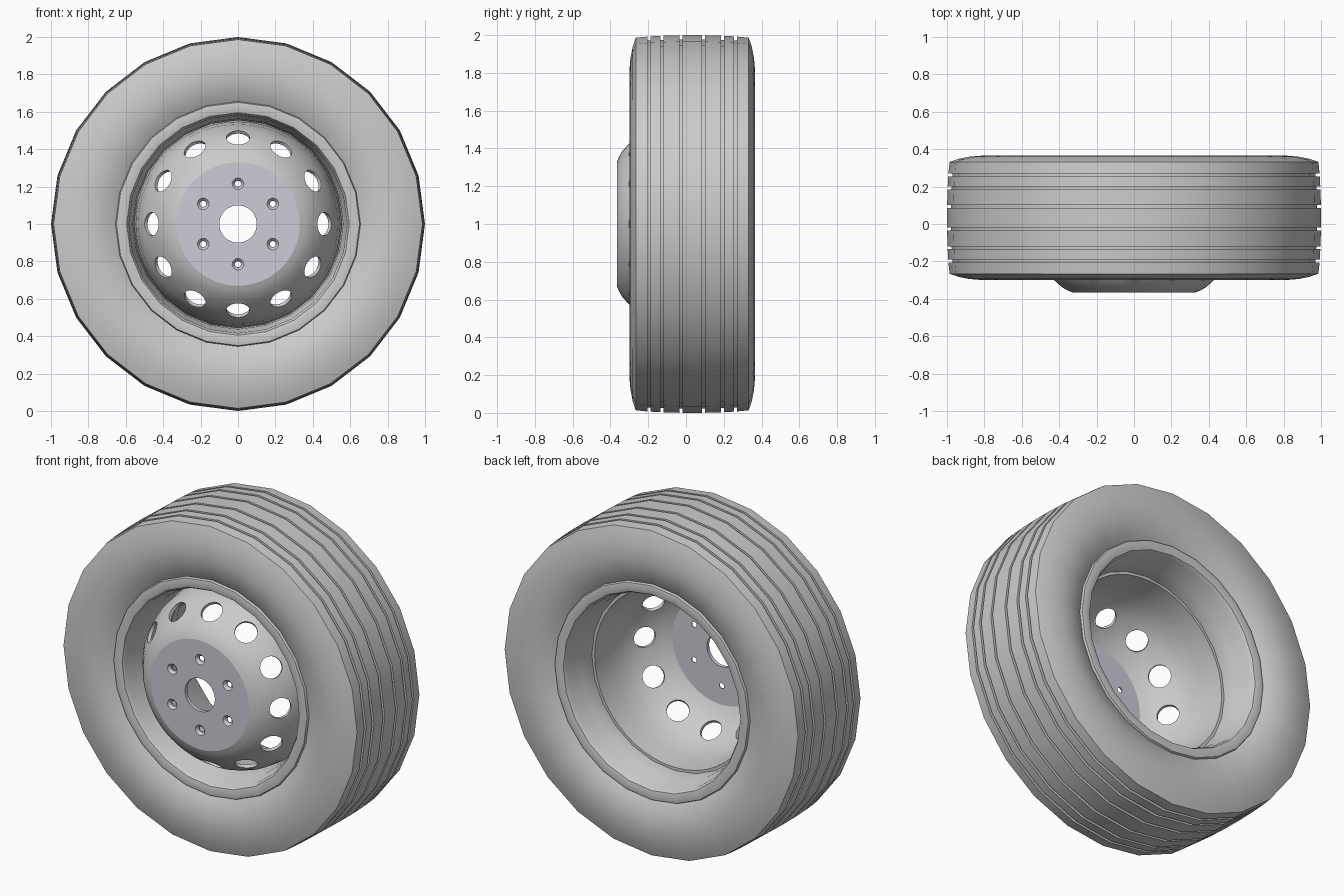
import bpy, bmesh, math
from mathutils import Vector, Matrix

if "Cube" in bpy.data.objects:
    bpy.data.objects.remove(bpy.data.objects["Cube"])

HUB = Vector((0, 0, 1))
MID = 0.033          # middle of the tyre width along y


def lathe(name, profile, sides):
    """Spin a closed (radius, y) profile round the wheel axis."""
    bm = bmesh.new()
    rings = []
    for i in range(sides):
        a = 2 * math.pi * i / sides
        rings.append([bm.verts.new((r * math.cos(a), y, 1 + r * math.sin(a))) for r, y in profile])
    n = len(profile)
    for i in range(sides):
        p, q = rings[i], rings[(i + 1) % sides]
        for j in range(n):
            k = (j + 1) % n
            bm.faces.new((p[j], p[k], q[k], q[j]))
    bmesh.ops.recalc_face_normals(bm, faces=bm.faces)
    return finish(name, bm)


def finish(name, bm):
    me = bpy.data.meshes.new(name)
    bm.to_mesh(me)
    bm.free()
    ob = bpy.data.objects.new(name, me)
    bpy.context.collection.objects.link(ob)
    return ob


def ring_cutter(name, count, radius, y, direction, r1, r2, depth):
    """Ring of cones/cylinders; direction is (radial, y)."""
    bm = bmesh.new()
    for i in range(count):
        a = math.pi / 2 + 2 * math.pi * i / count
        out = Vector((math.cos(a), 0, math.sin(a)))
        axis = (out * direction[0] + Vector((0, direction[1], 0))).normalized()
        mat = Matrix.Translation(HUB + out * radius + Vector((0, y, 0))) @ axis.to_track_quat('Z', 'Y').to_matrix().to_4x4()
        bmesh.ops.create_cone(bm, cap_ends=True, segments=24, radius1=r1, radius2=r2, depth=depth, matrix=mat)
    ob = finish(name, bm)
    ob.hide_render = True
    return ob


def cut(ob, cutter):
    mod = ob.modifiers.new("cut", 'BOOLEAN')
    mod.operation = 'DIFFERENCE'
    mod.solver = 'EXACT'
    mod.object = cutter
    bpy.context.view_layer.objects.active = ob
    bpy.ops.object.modifier_apply(modifier=mod.name)
    bpy.data.objects.remove(cutter)


def smooth(ob):
    bpy.ops.object.select_all(action='DESELECT')
    ob.select_set(True)
    bpy.context.view_layer.objects.active = ob
    bpy.ops.object.shade_smooth_by_angle(angle=math.radians(30))


def mirrored(half):
    """Profile (radius, offset) from the front edge, mirrored about the tyre middle."""
    return [(r, MID - o) for r, o in half] + [(r, MID + o) for r, o in reversed(half)]


# Tyre: bead, bulging sidewall, tread with six grooves, hollow inside
def crown(o):
    return 1.0 - 0.012 * (o / 0.3) ** 2


half = [(0.62, 0.19), (0.63, 0.27), (0.66, 0.287), (0.70, 0.308), (0.76, 0.326),
        (0.82, 0.332), (0.88, 0.327), (0.94, 0.315), (0.986, 0.299)]
for g in (0.23, 0.16, 0.06):
    a, b = g + 0.008, g - 0.008
    half += [(crown(a), a), (crown(a) - 0.022, a), (crown(b) - 0.022, b), (crown(b), b)]
inner = [(0.92, MID + 0.24), (0.92, MID - 0.24)]
tyre = lathe("tyre", mirrored(half) + inner, 24)

# Rim barrel with rolled lips and a drop centre
rim_in = [(0.655, 0.285), (0.65, 0.298), (0.625, 0.302), (0.595, 0.295), (0.583, 0.275),
          (0.578, 0.20), (0.562, 0.17), (0.555, 0.06)]
rim_out = [(0.58, MID + 0.06), (0.60, MID + 0.19), (0.625, MID + 0.27),
           (0.625, MID - 0.27), (0.60, MID - 0.19), (0.58, MID - 0.06)]
rim_out = [rim_out[i] for i in (2, 1, 0, 5, 4, 3)]
rim = lathe("rim", mirrored(rim_in) + rim_out, 24)

# Dished wheel disc with twelve vent holes
outer = [(0.33, -0.365), (0.355, -0.355), (0.385, -0.338), (0.43, -0.298), (0.468, -0.25),
         (0.505, -0.195), (0.533, -0.12), (0.547, -0.02), (0.555, 0.11)]
inside = [(0.537, 0.11), (0.529, -0.02), (0.515, -0.115), (0.488, -0.185), (0.452, -0.238),
          (0.417, -0.282), (0.375, -0.318), (0.33, -0.343)]
disc = lathe("wheel_disc", outer + inside, 48)
cut(disc, ring_cutter("vent_cutter", 12, 0.465, -0.255, (0.8, -0.6), 0.0625, 0.0625, 0.16))

# Flat mounting plate with centre bore and six countersunk bolt holes
plate = lathe("mounting_plate", [(0.1, -0.365), (0.33, -0.365), (0.33, -0.343), (0.1, -0.343)], 48)
cut(plate, ring_cutter("bolt_cutter", 6, 0.215, -0.355, (0, -1), 0.016, 0.016, 0.1))
cut(plate, ring_cutter("sink_cutter", 6, 0.215, -0.362, (0, -1), 0.017, 0.040, 0.026))
mat = bpy.data.materials.new("plate_grey")
mat.diffuse_color = (0.62, 0.60, 0.68, 1)
mat.use_nodes = True
mat.node_tree.nodes["Principled BSDF"].inputs["Base Color"].default_value = mat.diffuse_color
plate.data.materials.clear()
plate.data.materials.append(mat)

for ob in (tyre, rim, disc, plate):
    smooth(ob)
